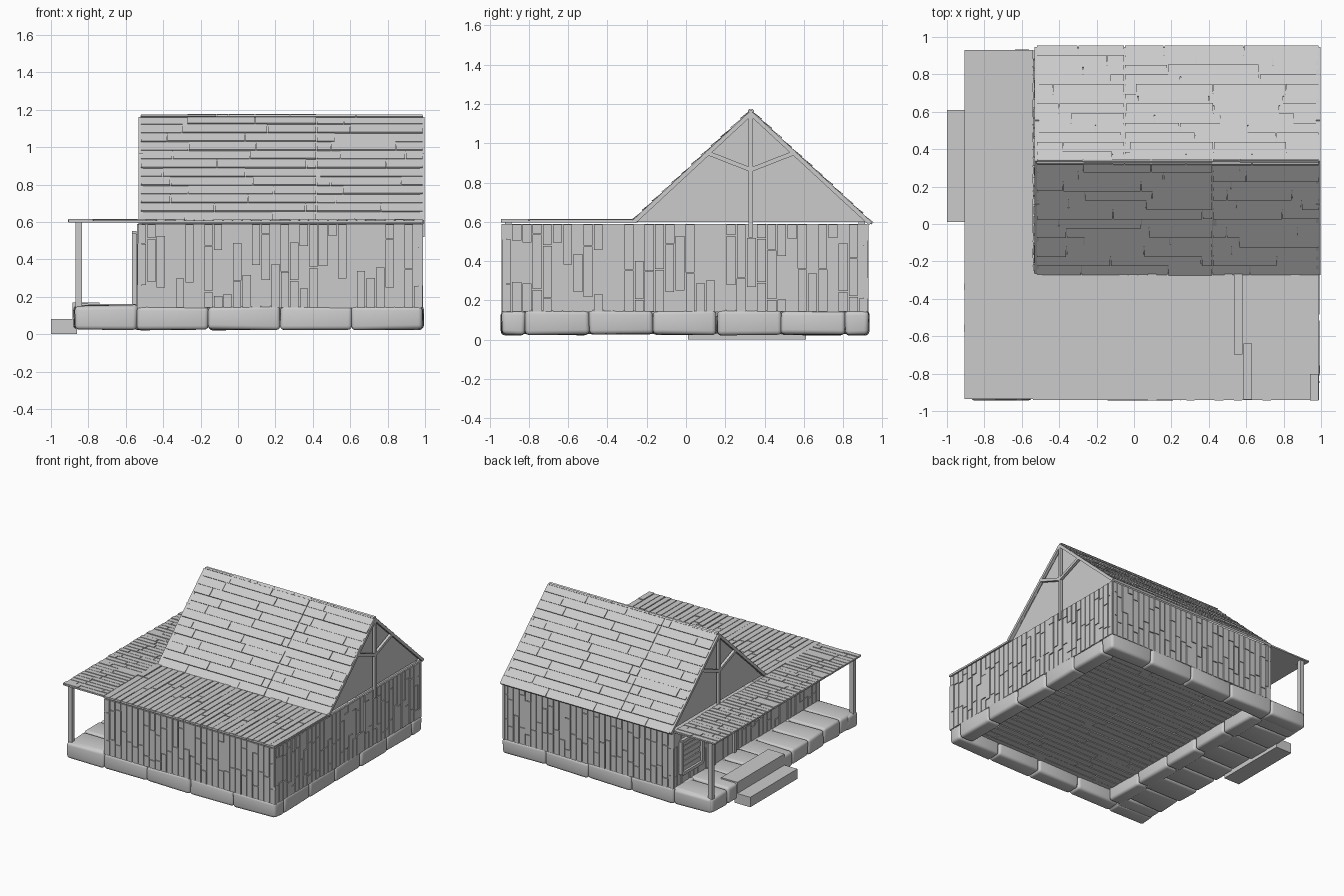
import bpy, bmesh, random
from mathutils import Vector, Matrix

if "Cube" in bpy.data.objects:
    bpy.data.objects.remove(bpy.data.objects["Cube"])

random.seed(4)
X, Y, Z = Vector((1, 0, 0)), Vector((0, 1, 0)), Vector((0, 0, 1))


def finish(name, bm):
    bmesh.ops.recalc_face_normals(bm, faces=bm.faces[:])
    me = bpy.data.meshes.new(name)
    bm.to_mesh(me)
    bm.free()
    ob = bpy.data.objects.new(name, me)
    bpy.context.collection.objects.link(ob)
    return ob


def add_box(bm, c, u, v, n, su, sv, sn):
    """Box centred at c, with axes u, v, n and full sizes."""
    m = Matrix.Identity(4)
    for i, a in enumerate((u * su, v * sv, n * sn, c)):
        for j in range(3):
            m[j][i] = a[j]
    return bmesh.ops.create_cube(bm, size=1, matrix=m)['verts']


def box(name, x0, x1, y0, y1, z0, z1):
    bm = bmesh.new()
    add_box(bm, Vector(((x0 + x1) / 2, (y0 + y1) / 2, (z0 + z1) / 2)), X, Y, Z,
            x1 - x0, y1 - y0, z1 - z0)
    return finish(name, bm)


def beam(name, a, b, w):
    a, b = Vector(a), Vector(b)
    d = (b - a).normalized()
    side = X if abs(d.x) < 0.9 else Y
    bm = bmesh.new()
    add_box(bm, (a + b) / 2, d, side, d.cross(side), (b - a).length, w, w)
    return finish(name, bm)


def boards(name, o, u, v, n, length, width, rows, t=0.018, piece=0.5,
           tilt=0.0, ragged=0.0, seams=()):
    """Rows of staggered boards running along u, stacked along v, facing n."""
    o = Vector(o)
    bm = bmesh.new()
    add_box(bm, o + u * length / 2 + v * width / 2 - n * t, u, v, n,
            length, width, t * 0.8)
    h = width / rows
    tv = (v - n * tilt).normalized() if tilt else v.copy()
    tv = (v - n * tilt).normalized()
    tn = (n + v * tilt).normalized()
    for r in range(rows):
        cuts = set(seams)
        p = random.uniform(0.25, 1) * piece
        while p < length - piece * 0.2:
            cuts.add(p)
            p += piece * random.uniform(0.8, 1.2)
        ends = [-random.uniform(0, ragged)] + sorted(cuts) + [length + random.uniform(0, ragged)]
        for a, b in zip(ends, ends[1:]):
            if b - a < 0.02:
                continue
            lift = random.uniform(-0.005, 0)
            c = o + u * (a + b) / 2 + v * h * (r + 0.5) + n * (lift - t / 2)
            add_box(bm, c, u, tv, tn, b - a - 0.005,
                    h * 1.15 if tilt else h - random.uniform(0.004, 0.009), t)
    return finish(name, bm)


def stones(name, blocks):
    """Worn rounded blocks given as (x0, x1, y0, y1, z0, z1)."""
    bm = bmesh.new()
    for x0, x1, y0, y1, z0, z1 in blocks:
        vs = add_box(bm, Vector(((x0 + x1) / 2, (y0 + y1) / 2, (z0 + z1) / 2)),
                     X, Y, Z, x1 - x0, y1 - y0, z1 - z0)
        for w in vs:
            w.co += Vector([random.uniform(-0.005, 0.005) for _ in range(3)])
    ob = finish(name, bm)
    bev = ob.modifiers.new("worn_edges", 'BEVEL')
    bev.width, bev.segments = 0.022, 3
    for p in ob.data.polygons:
        p.use_smooth = True
    return ob


def span(a, b, k):
    return [(a + (b - a) * i / k, a + (b - a) * (i + 1) / k) for i in range(k)]


# Stone foundation ring
W = 0.12
ring = []
for a, b in [(-0.87, -0.54)] + span(-0.54, 0.99, 4):
    ring += [(a, b, -0.94, -0.94 + W, 0.025, 0.15), (a, b, 0.93 - W, 0.93, 0.025, 0.15)]
for a, b in span(-0.82, 0.81, 5):
    ring += [(0.99 - W, 0.99, a, b, 0.025, 0.15), (-0.57, -0.57 + W, a, b, 0.025, 0.15)]
stones("foundation_stones", ring)

# Porch paving slabs and steps
stones("porch_slabs", [(-0.88 + random.uniform(0, 0.02), -0.53, a, b, 0.03,
                        0.155 + random.uniform(-0.005, 0.005)) for a, b in span(-0.93, 0.92, 9)])
box("lower_step", -1.0, -0.86, 0.01, 0.61, 0.0, 0.08)
box("upper_step", -0.885, -0.74, 0.01, 0.61, 0.08, 0.17)

# House floor
boards("floor_boards", (-0.52, -0.9, 0.115), X, Y, -Z, 1.48, 1.8, 30)

# Plank walls
wall = dict(t=0.018, piece=0.24)
boards("front_wall", (-0.54, -0.94, 0.14), Z, X, -Y, 0.45, 1.53, 30, **wall)
boards("back_wall", (-0.54, 0.93, 0.14), Z, X, Y, 0.45, 1.53, 30, **wall)
boards("right_wall", (0.99, -0.94, 0.14), Z, Y, X, 0.45, 1.87, 36, **wall)
boards("porch_wall", (-0.54, -0.94, 0.14), Z, Y, -X, 0.45, 1.87, 36, **wall)

# Slatted window and door on the porch side
boards("window_slats", (-0.553, 0.6, 0.25), Y, Z, -X, 0.24, 0.24, 6, piece=2)
boards("door", (-0.553, 0.19, 0.155), Z, Y, -X, 0.38, 0.24, 4, piece=2)
for part, y0, y1, z0, z1 in (("window", 0.59, 0.85, 0.24, 0.5), ("door", 0.18, 0.44, 0.155, 0.54)):
    for y in (y0, y1):
        beam(part + "_jamb", (-0.555, y, z0), (-0.555, y, z1), 0.025)
    beam(part + "_lintel", (-0.555, y0, z1), (-0.555, y1, z1), 0.025)
beam("window_sill", (-0.555, 0.59, 0.24), (-0.555, 0.85, 0.24), 0.025)

# Flat plank roofs over the front room and the porch
boards("flat_roof", (-0.54, -0.94, 0.615), Y, X, Z, 0.69, 1.53, 30, t=0.014, ragged=0.006)
boards("porch_roof", (-0.905, -0.935, 0.615), X, Y, Z, 0.365, 1.865, 42,
       t=0.012, piece=0.22, ragged=0.006)

# Porch posts
for y in (-0.905, 0.895):
    beam("porch_post", (-0.852, y, 0.14), (-0.852, y, 0.6), 0.035)

# Pitched shingle roof
peak = Vector((0, 0.33, 1.175))
for name, x, eave, u, seam in (("front_slope", -0.52, Vector((0, -0.27, 0.615)), X, 0.94),
                               ("back_slope", 0.99, Vector((0, 0.95, 0.6)), -X, 1.04)):
    d = peak - eave
    v = d.normalized()
    boards(name, eave + X * x, u, v, u.cross(v), 1.51, d.length, 12,
           t=0.012, piece=0.42, tilt=0.09, seams=(seam,))

# Gable panels with king post and braces
for side, x, out in (("left", -0.5, -1), ("right", 0.965, 1)):
    bm = bmesh.new()
    f = bm.faces.new([bm.verts.new((x, y, z)) for y, z in
                      ((-0.25, 0.6), (0.93, 0.6), (0.33, 1.155))])
    ext = bmesh.ops.extrude_face_region(bm, geom=[f])['geom']
    bmesh.ops.translate(bm, vec=(-0.01 * out, 0, 0),
                        verts=[g for g in ext if isinstance(g, bmesh.types.BMVert)])
    finish(side + "_gable", bm)
    px = x + 0.02 * out
    beam(side + "_king_post", (px, 0.33, 0.52), (px, 0.33, 1.15), 0.022)
    for y in (0.10, 0.56):
        beam(side + "_gable_brace", (px, 0.33, 0.865), (px, y, 0.955), 0.022)
    for y, z in ((-0.265, 0.6), (0.94, 0.59)):
        beam(side + "_rafter", (px, y, z), (px, 0.33, 1.152), 0.022)
